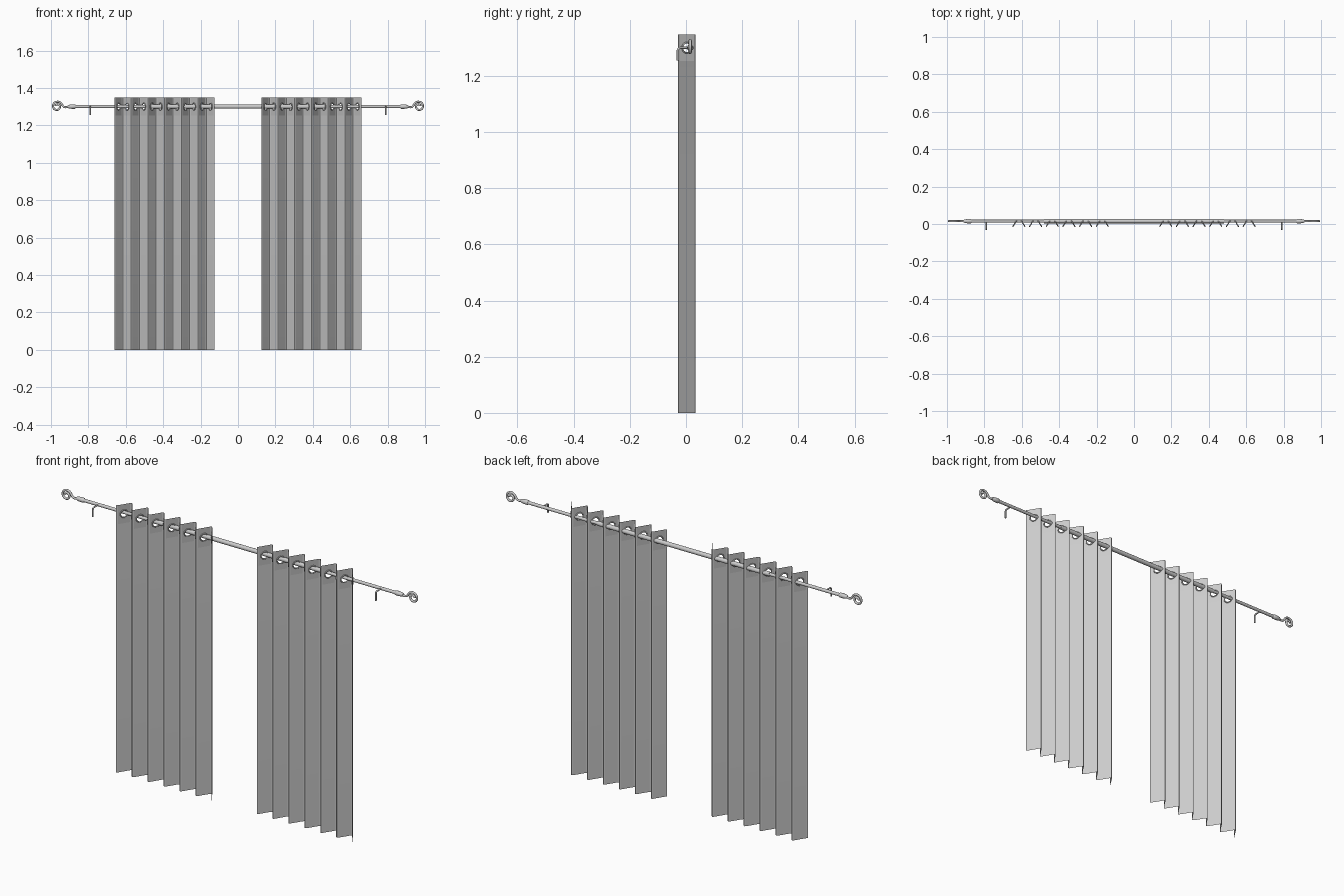
import bpy, bmesh, math
from mathutils import Vector

if "Cube" in bpy.data.objects:
    bpy.data.objects.remove(bpy.data.objects["Cube"])

ROD_Y, ROD_Z = 0.015, 1.30
TOP, AMP, MID_Y = 1.348, 0.0305, 0.0025
X_IN, X_OUT, FOLDS = 0.125, 0.66, 12
W = (X_OUT - X_IN) / FOLDS


def finish(name, bm, angle=40):
    me = bpy.data.meshes.new(name)
    bm.to_mesh(me)
    bm.free()
    ob = bpy.data.objects.new(name, me)
    bpy.context.collection.objects.link(ob)
    bpy.ops.object.select_all(action='DESELECT')
    ob.select_set(True)
    bpy.context.view_layer.objects.active = ob
    bpy.ops.object.shade_smooth_by_angle(angle=math.radians(angle))
    return ob


def sweep(bm, pts, radii, axis, n=12):
    """Tube through points lying in a plane whose normal is axis."""
    pts = [Vector(p) for p in pts]
    axis = Vector(axis)
    rings = []
    for i, p in enumerate(pts):
        t = (pts[min(i + 1, len(pts) - 1)] - pts[max(i - 1, 0)]).normalized()
        side = t.cross(axis).normalized()
        r = radii[i] if isinstance(radii, list) else radii
        rings.append([bm.verts.new(p + r * (math.cos(a) * side + math.sin(a) * axis))
                      for a in (2 * math.pi * k / n for k in range(n))])
    for a, b in zip(rings, rings[1:]):
        for k in range(n):
            bm.faces.new((a[k], a[(k + 1) % n], b[(k + 1) % n], b[k]))
    bm.faces.new(rings[0])
    bm.faces.new(rings[-1])
    bmesh.ops.recalc_face_normals(bm, faces=bm.faces)


# telescopic rod: thin tube with a thicker middle sleeve
for name, half, r in (("curtain_rod", 0.90, 0.008), ("rod_sleeve", 0.48, 0.011)):
    bm = bmesh.new()
    sweep(bm, [(-half, ROD_Y, ROD_Z), (half, ROD_Y, ROD_Z)], r, (0, 1, 0), 20)
    finish(name, bm)

for side, s in (("left", -1), ("right", 1)):
    # collar and scroll finial
    bm = bmesh.new()
    sweep(bm, [(s * x, ROD_Y, ROD_Z) for x in (0.868, 0.872, 0.89, 0.905, 0.912)],
          [0.009, 0.0115, 0.0115, 0.0095, 0.006], (0, 1, 0), 20)
    finish(f"finial_collar_{side}", bm)
    path = [(0.90, 1.30), (0.912, 1.298), (0.922, 1.2965), (0.931, 1.299), (0.938, 1.306)]
    steps = 44
    for i in range(steps + 1):
        f = i / steps
        a, r = math.radians(150 - 500 * f), 0.0275 - 0.019 * f
        path.append((0.967 + r * math.cos(a), 1.301 + r * math.sin(a)))
    bm = bmesh.new()
    sweep(bm, [(s * x, ROD_Y, z) for x, z in path], 0.0055, (0, 1, 0))
    finish(f"scroll_finial_{side}", bm)

    # bent wall bracket
    bm = bmesh.new()
    bend = [(-0.020 - 0.009 * math.sin(a), 1.291 + 0.009 * math.cos(a))
            for a in (math.pi / 8 * k for k in range(5))]
    sweep(bm, [(s * 0.79, y, z) for y, z in [(ROD_Y, 1.30)] + bend + [(-0.029, 1.255)]],
          0.004, (1, 0, 0))
    finish(f"wall_bracket_{side}", bm)

    # pleated curtain sheet with an eyelet hole in every fold
    x0 = X_IN if s > 0 else -X_OUT
    bm = bmesh.new()
    rings = bmesh.new()
    prof = [(0, -1), (0.06, -0.95), (0.14, -0.84), (0.86, 0.84), (0.94, 0.95), (1, 1)]
    low = 2 * ROD_Z - TOP
    for k in range(FOLDS):
        d = 1 if k % 2 == 0 else -1

        def pos(t, v, z):
            return Vector((x0 + (k + t) * W, MID_Y + d * AMP * v, z))

        for i, ((t0, v0), (t1, v1)) in enumerate(zip(prof, prof[1:])):
            zs = (0, low) if i == 2 else (0, low, TOP)
            for z0, z1 in zip(zs, zs[1:]):
                bm.faces.new([bm.verts.new(pos(*q)) for q in
                              ((t0, v0, z0), (t1, v1, z0), (t1, v1, z1), (t0, v0, z1))])
        a, b = pos(0.14, -0.84, ROD_Z), pos(0.86, 0.84, ROD_Z)
        c, half = (a + b) / 2, (b - a).length / 2
        u, up = (b - a).normalized(), Vector((0, 0, 1))
        nrm = u.cross(up)
        n = 24
        inner, outer = [], []
        for j in range(n):
            ca, sa = math.cos(2 * math.pi * j / n), math.sin(2 * math.pi * j / n)
            m = max(abs(ca), abs(sa))
            inner.append(bm.verts.new(c + 0.0165 * (ca * u + sa * up)))
            outer.append(bm.verts.new(c + ca / m * half * u + sa / m * (TOP - ROD_Z) * up))
        for j in range(n):
            q = (j + 1) % n
            bm.faces.new((inner[j], outer[j], outer[q], inner[q]))
        # metal eyelet ring lining the hole
        grid = []
        for j in range(n):
            e = math.cos(2 * math.pi * j / n) * u + math.sin(2 * math.pi * j / n) * up
            grid.append([rings.verts.new(c + e * (0.018 + 0.003 * math.cos(h))
                                         + nrm * 0.003 * math.sin(h))
                         for h in (math.pi / 4 * g for g in range(8))])
        for j in range(n):
            p, q = grid[j], grid[(j + 1) % n]
            for g in range(8):
                h = (g + 1) % 8
                rings.faces.new((p[g], q[g], q[h], p[h]))
    bmesh.ops.remove_doubles(bm, verts=bm.verts, dist=1e-5)
    bmesh.ops.recalc_face_normals(rings, faces=rings.faces)
    finish(f"curtain_{side}", bm, 35)
    finish(f"curtain_eyelets_{side}", rings, 60)
